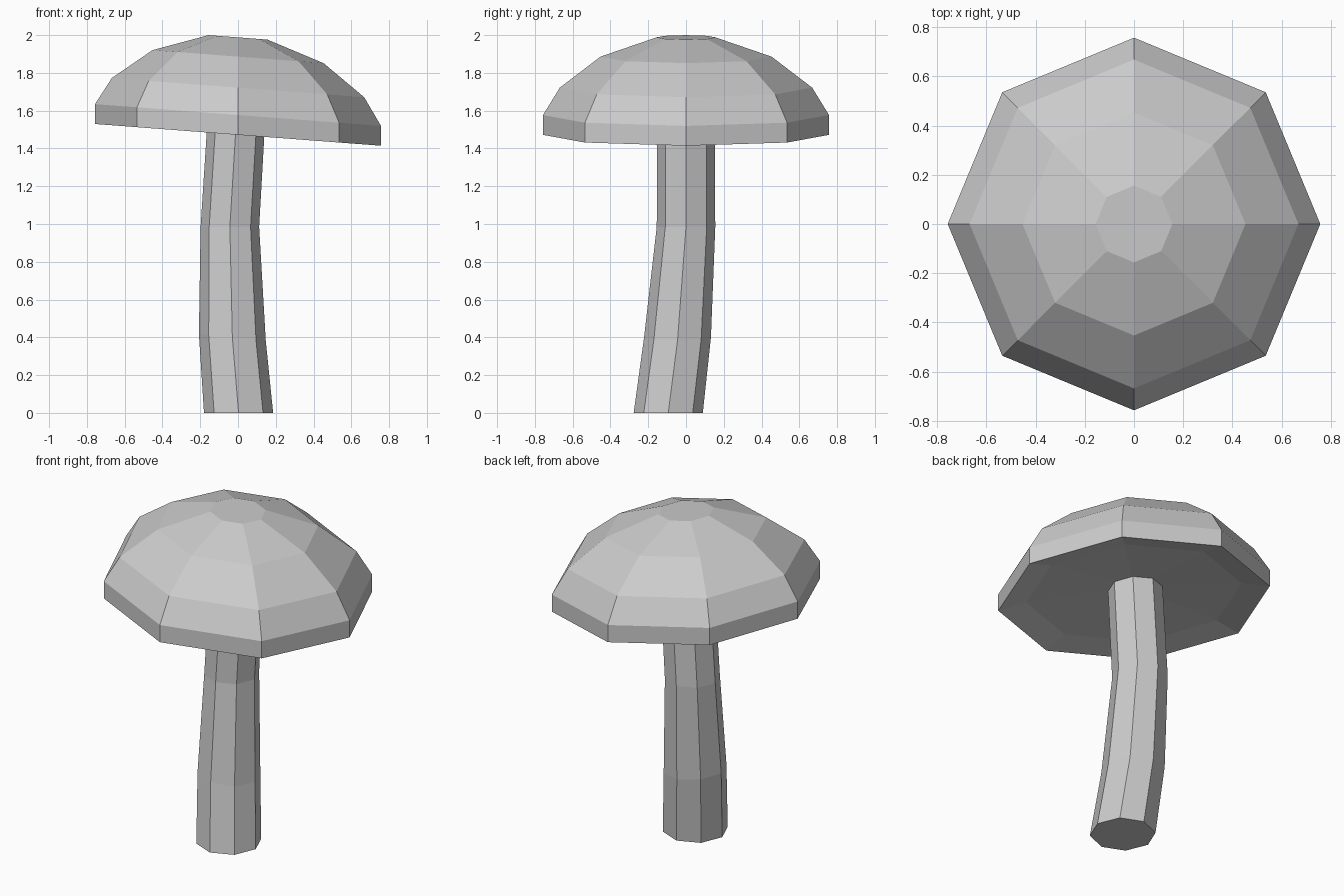
import bpy, bmesh, math

if "Cube" in bpy.data.objects:
    bpy.data.objects.remove(bpy.data.objects["Cube"])

SIDES = 8


def loft(name, rings, close_start=True, close_end=True):
    """Skin octagonal rings given as (centre x, centre y, z, radius, z slope along x)."""
    bm = bmesh.new()
    loops = []
    for cx, cy, z, r, slope in rings:
        loop = []
        for i in range(SIDES):
            a = math.tau * i / SIDES
            dx, dy = r * math.cos(a), r * math.sin(a)
            loop.append(bm.verts.new((cx + dx, cy + dy, z + slope * dx)))
        loops.append(loop)
    for low, high in zip(loops, loops[1:]):
        for i in range(SIDES):
            j = (i + 1) % SIDES
            bm.faces.new((low[i], low[j], high[j], high[i]))
    if close_start:
        bm.faces.new(loops[0][::-1])
    if close_end:
        bm.faces.new(loops[-1])
    bmesh.ops.recalc_face_normals(bm, faces=bm.faces)
    mesh = bpy.data.meshes.new(name)
    bm.to_mesh(mesh)
    bm.free()
    obj = bpy.data.objects.new(name, mesh)
    bpy.context.collection.objects.link(obj)
    return obj


# Gently bent stem, running up into the hollow under the cap
loft("stem", [
    (0.003, -0.094, 0.0, 0.183, 0),
    (-0.03, -0.045, 0.40, 0.177, -0.1),
    (-0.043, 0.0, 0.985, 0.155, 0),
    (-0.008, 0.0, 1.56, 0.152, -0.076),
])

# Tilted cap: shallow hollow underside, rim, then dome (radius, height)
profile = [(0.14, 1.537), (0.60, 1.507), (0.757, 1.472), (0.757, 1.577),
           (0.668, 1.722), (0.453, 1.886), (0.156, 1.988)]
loft("cap", [(0, 0, z, r, -0.076) for r, z in profile])
